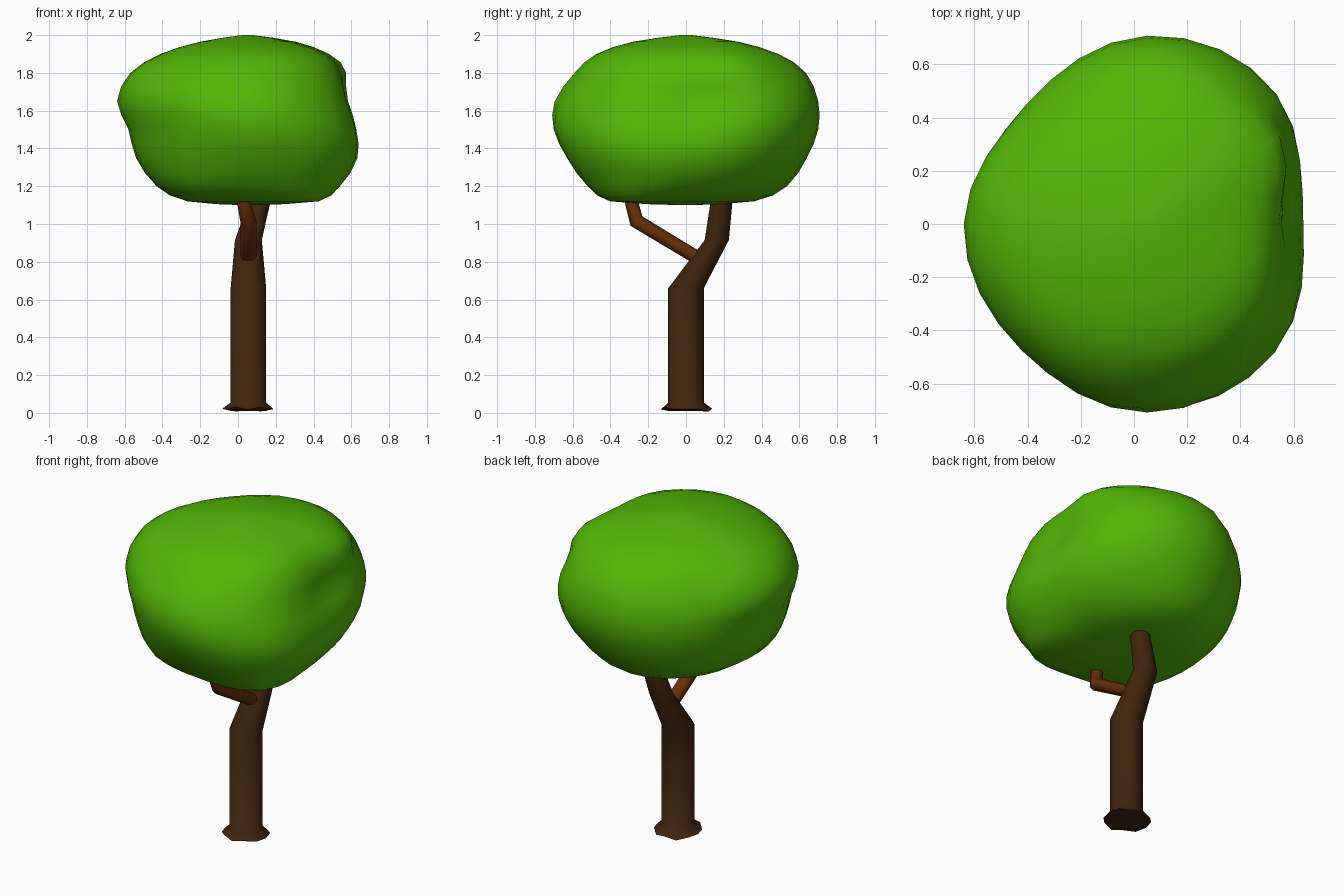
import bpy, bmesh, math
from mathutils import Vector

if "Cube" in bpy.data.objects:
    bpy.data.objects.remove(bpy.data.objects["Cube"])


def material(name, rgb):
    m = bpy.data.materials.new(name)
    m.diffuse_color = (*rgb, 1.0)
    m.use_nodes = True
    m.node_tree.nodes["Principled BSDF"].inputs["Base Color"].default_value = m.diffuse_color
    return m


LEAF = material("leaf green", (0.085, 0.47, 0.002))
BARK = material("dark bark", (0.052, 0.018, 0.004))
TWIG = material("reddish bark", (0.135, 0.028, 0.003))


def loft(name, rings, mat, angle):
    """Skin a stack of equal rings and close both ends."""
    bm = bmesh.new()
    rows = [[bm.verts.new(p) for p in ring] for ring in rings]
    n = len(rows[0])
    for a, b in zip(rows, rows[1:]):
        for i in range(n):
            j = (i + 1) % n
            bm.faces.new((a[i], a[j], b[j], b[i]))
    bm.faces.new(rows[0][::-1])
    bm.faces.new(rows[-1])
    bmesh.ops.recalc_face_normals(bm, faces=bm.faces)
    me = bpy.data.meshes.new(name)
    bm.to_mesh(me)
    bm.free()
    ob = bpy.data.objects.new(name, me)
    bpy.context.collection.objects.link(ob)
    me.materials.append(mat)
    bpy.ops.object.select_all(action='DESELECT')
    ob.select_set(True)
    bpy.context.view_layer.objects.active = ob
    bpy.ops.object.shade_smooth_by_angle(angle=math.radians(angle))
    return ob


def ring(c, rx, ry, n=12, tilt=0.0):
    """Ellipse around c, tilted about the x axis."""
    ct, st = math.cos(tilt), math.sin(tilt)
    pts = []
    for i in range(n):
        a = 2 * math.pi * i / n
        x, y = rx * math.cos(a), ry * math.sin(a)
        pts.append(Vector((c[0] + x, c[1] + y * ct, c[2] + y * st)))
    return pts


# Trunk: ragged root flare, straight stem, then a kink to the back
foot = ring((0.052, 0.003, 0.020), 0.136, 0.136)
for i, p in enumerate(foot):
    p.z += 0.008 * math.sin(i * 2.6) - 0.006 * math.sin(i * math.pi / 6)
sole = ring((0.055, 0, 0.010), 0.09, 0.09)
stem = [((0.055, 0, 0.055), 0.094, 0.094), ((0.055, 0, 0.66), 0.094, 0.094),
        ((0.055, 0.163, 0.915), 0.071, 0.064), ((0.112, 0.187, 1.11), 0.058, 0.058),
        ((0.14, 0.20, 1.22), 0.05, 0.05)]
loft("trunk", [sole, foot] + [ring(*s) for s in stem], BARK, 60)

# Side branch reaching to the front, then turning up into the crown
limb = [((0.055, 0.07, 0.815), 0.043, 0.036, 8, math.radians(60)),
        ((0.055, -0.262, 1.015), 0.043, 0.040, 8, math.radians(38)),
        ((0.032, -0.287, 1.11), 0.037, 0.035, 8, math.radians(10)),
        ((0.020, -0.30, 1.18), 0.032, 0.032, 8, 0.0)]
loft("side_branch", [ring(*s) for s in limb], TWIG, 80)

# Crown: radii at eight compass directions (from +x, anticlockwise) per height
LEVELS = [
    (1.100, [.03] * 8),
    (1.120, [.31, .32, .36, .33, .31, .38, .37, .48]),
    (1.200, [.48, .49, .535, .50, .48, .54, .52, .57]),
    (1.350, [.58, .625, .64, .595, .59, .61, .63, .66]),
    (1.500, [.575, .685, .70, .635, .63, .645, .70, .68]),
    (1.650, [.53, .675, .70, .63, .69, .67, .695, .63]),
    (1.800, [.495, .595, .635, .55, .62, .60, .59, .56]),
    (1.900, [.415, .50, .49, .435, .46, .46, .475, .46]),
    (1.965, [.24, .31, .27, .24, .25, .25, .28, .26]),
    (2.000, [.03] * 8),
]
# Local swellings and dents: azimuth, height, azimuth width, height width, amount
BUMPS = [(28, 1.83, 14, 0.07, 0.04), (10, 1.65, 18, 0.09, -0.03)]


def cubic(v, k, wrap):
    """Catmull-Rom lookup at fractional index k."""
    n, i = len(v), int(k)
    t = k - i
    a, b, c, d = (v[j % n] if wrap else v[max(0, min(n - 1, j))]
                  for j in range(i - 1, i + 3))
    return b + 0.5 * t * (c - a + t * (2 * a - 5 * b + 4 * c - d
                                       + t * (3 * (b - c) + d - a)))


SIDES, STEP = 32, 2
rings = []
for s in range((len(LEVELS) - 1) * STEP + 1):
    k = s / STEP
    z = cubic([lv[0] for lv in LEVELS], k, False)
    pts = []
    for i in range(SIDES):
        q = 8 * i / SIDES
        deg = 360 * i / SIDES
        r = cubic([cubic(lv[1], q, True) for lv in LEVELS], k, False)
        for az, bz, wa, wz, amount in BUMPS:
            off = (deg - az + 180) % 360 - 180
            r += amount * math.exp(-(off / wa) ** 2 - ((z - bz) / wz) ** 2)
        a = math.radians(deg)
        pts.append((0.05 + r * math.cos(a), r * math.sin(a), z))
    rings.append(pts)
loft("leaf_crown", rings, LEAF, 80)
